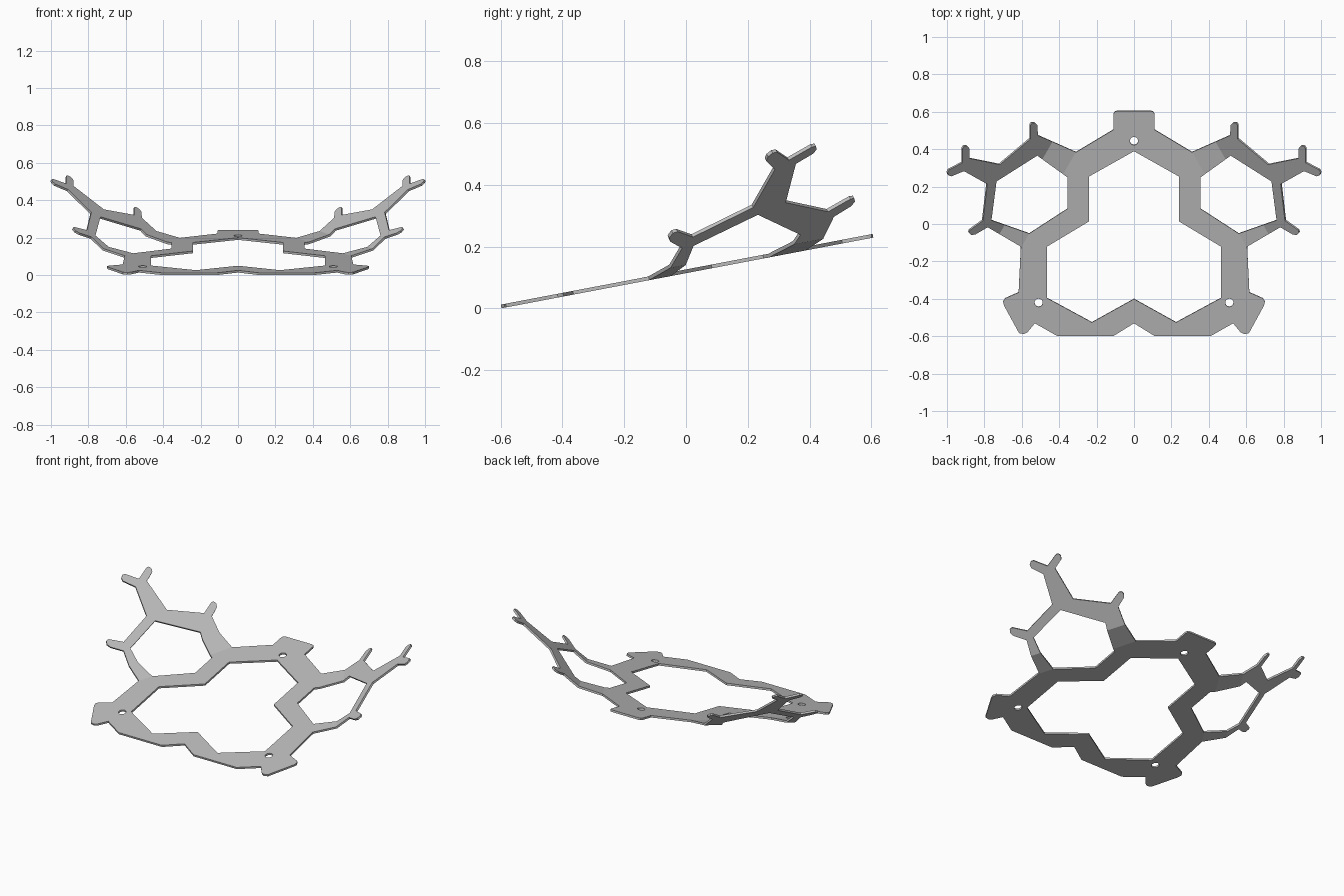
import bpy, bmesh, math
from mathutils import Vector

cube = bpy.data.objects.get("Cube")
if cube:
    bpy.data.objects.remove(cube, do_unlink=True)

THICK = 0.012
FOLD_DIR = Vector((0.867, 0.498, 0))   # horizontal direction across the wing folds
FOLDS = ((0.462, 0.19), (0.60, 0.57))  # distance of each fold, slope it adds

grey = bpy.data.materials.new("plain_grey")
grey.use_nodes = True
grey.diffuse_color = (0.5, 0.5, 0.5, 1)
grey.node_tree.nodes["Principled BSDF"].inputs["Base Color"].default_value = (0.5, 0.5, 0.5, 1)


def arc(cx, cy, r, start, end, n):
    return [(cx + r * math.cos(math.radians(start + (end - start) * i / n)),
             cy + r * math.sin(math.radians(start + (end - start) * i / n)))
            for i in range(n + 1)]


def sheet_height(co):
    """Tilted base plane, plus the extra rise past each fold."""
    t = co.dot(FOLD_DIR)
    return 0.12 + 0.19 * co.y + sum(max(0, t - d) * s for d, s in FOLDS)


# Outer edge of one half, front to back
foot = [(0, -.53), (.11, -.598), (.41, -.598), (.53, -.53), (.57, -.578), (.59, -.588),
        (.615, -.582), (.695, -.435), (.70, -.415), (.69, -.397), (.617, -.365)]
low_prong = [(.605, -.12), (.785, -.015), (.85, -.053), (.872, -.057), (.885, -.045),
             (.88, -.03), (.81, .02)]
arm = [(.787, .215), (.912, .285), (.98, .257), (.995, .263), (1.0, .278), (.992, .292),
       (.92, .33), (.92, .405), (.912, .418), (.895, .42), (.884, .41), (.882, .353), (.72, .32)]
high_prong = [(.557, .457), (.557, .53), (.549, .542), (.532, .544), (.52, .532), (.516, .476)]
back_tab = [(.31, .385), (.11, .505), (.11, .587), (.105, .6), (.092, .605), (0, .605)]

# Main opening edge, back to front, with half of the back screw hole
back_hole = arc(0, .445, .022, 90, -90, 8)
opening = [(0, .39), (.24, .255), (.24, .015), (.465, -.12), (.465, -.395), (.225, -.525), (0, -.40)]
outline = foot + low_prong + arm + high_prong + back_tab + back_hole + opening

# Holes inside the half: six sided wing window and front screw hole
window = [(.355, .25), (.355, .083), (.56, -.05), (.765, .022), (.738, .23), (.52, .368)]
front_hole = arc(.51, -.42, .022, 0, 360, 16)[:-1]

# Fill the flat half sheet
bm = bmesh.new()
for loop in (outline, window, front_hole):
    verts = [bm.verts.new((x, y, 0)) for x, y in loop]
    for a, b in zip(verts, verts[1:] + verts[:1]):
        bm.edges.new((a, b))
bmesh.ops.triangle_fill(bm, edges=bm.edges[:], use_beauty=True, normal=(0, 0, 1))

# Cut the fold lines, then bend the wing upwards
for dist, slope in FOLDS:
    bmesh.ops.bisect_plane(bm, geom=bm.verts[:] + bm.edges[:] + bm.faces[:], dist=1e-5,
                           plane_co=FOLD_DIR * dist, plane_no=FOLD_DIR)
for v in bm.verts:
    v.co.z = sheet_height(v.co)
bm.normal_update()
for f in bm.faces:
    if f.normal.z < 0:
        f.normal_flip()

mesh = bpy.data.meshes.new("folded_frame")
bm.to_mesh(mesh)
bm.free()
mesh.materials.append(grey)
frame = bpy.data.objects.new("folded_frame", mesh)
bpy.context.collection.objects.link(frame)

# Mirror to the other side and give the sheet its thickness
mirror = frame.modifiers.new("both_sides", 'MIRROR')
mirror.use_clip = True
mirror.merge_threshold = 0.0005
solid = frame.modifiers.new("sheet_thickness", 'SOLIDIFY')
solid.thickness = THICK
solid.offset = 0
